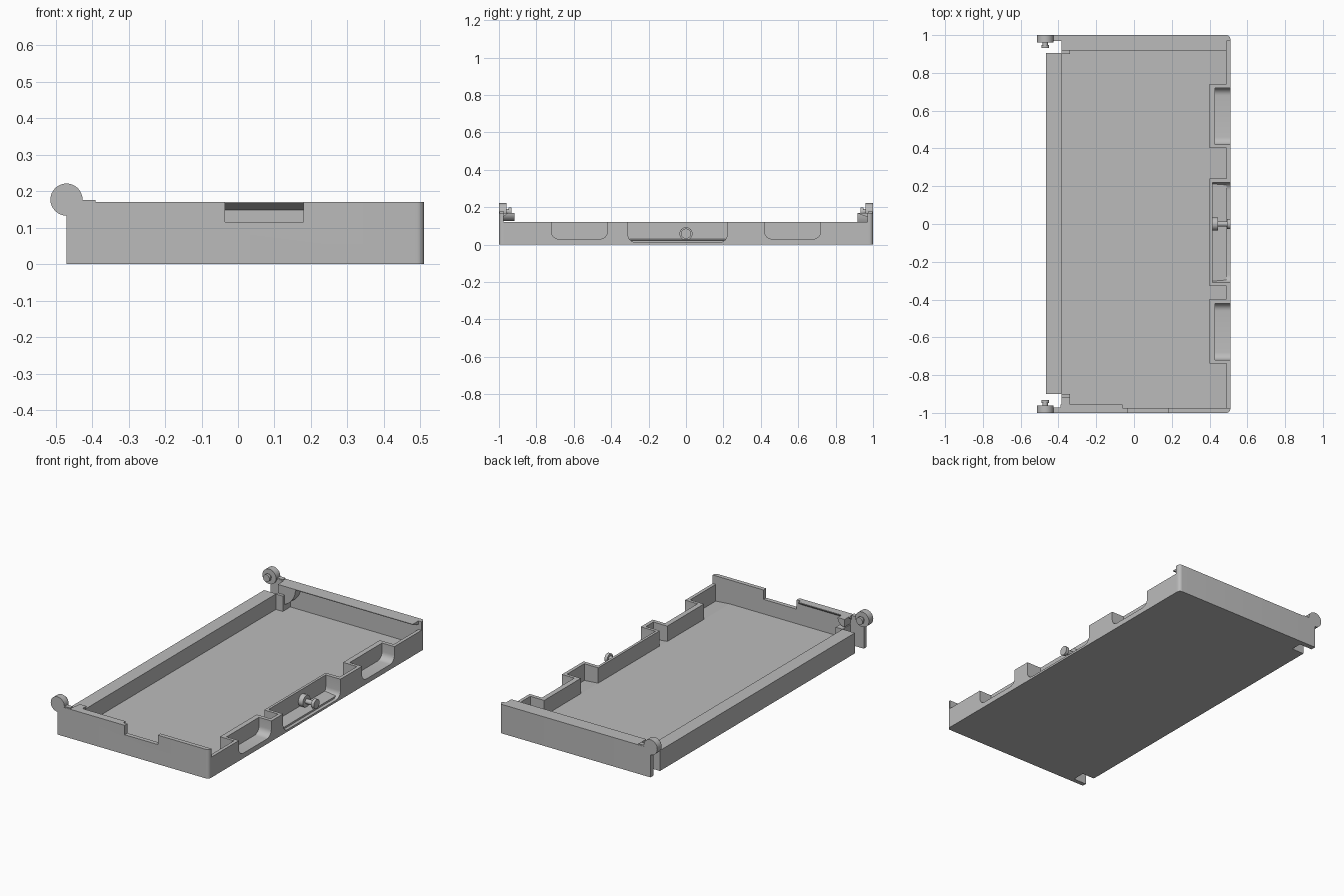
import bpy, bmesh, math
from mathutils import Vector

cube = bpy.data.objects.get("Cube")
if cube:
    bpy.data.objects.remove(cube, do_unlink=True)

grey = bpy.data.materials.new("plain grey")
grey.use_nodes = True
grey.diffuse_color = (0.5, 0.5, 0.5, 1)
grey.node_tree.nodes["Principled BSDF"].inputs["Base Color"].default_value = (0.5, 0.5, 0.5, 1)


def finish(name, bm, smooth=False):
    bmesh.ops.recalc_face_normals(bm, faces=bm.faces[:])
    mesh = bpy.data.meshes.new(name)
    bm.to_mesh(mesh)
    bm.free()
    mesh.materials.append(grey)
    ob = bpy.data.objects.new(name, mesh)
    bpy.context.collection.objects.link(ob)
    if smooth:
        bpy.ops.object.select_all(action="DESELECT")
        ob.select_set(True)
        bpy.context.view_layer.objects.active = ob
        bpy.ops.object.shade_smooth_by_angle(angle=math.radians(35))
    return ob


def prism(name, axis, pts, a, b, round_edge=None, smooth=False):
    """Extrude a 2D profile along an axis from a to b."""
    bm = bmesh.new()

    def place(p, d):
        return {"x": (d, p[0], p[1]), "y": (p[0], d, p[1]), "z": (p[0], p[1], d)}[axis]

    face = bm.faces.new([bm.verts.new(place(p, a)) for p in pts])
    ext = bmesh.ops.extrude_face_region(bm, geom=[face], use_keep_orig=True)
    moved = [v for v in ext["geom"] if isinstance(v, bmesh.types.BMVert)]
    bmesh.ops.translate(bm, verts=moved, vec=Vector(place((0, 0), b - a)))
    bmesh.ops.recalc_face_normals(bm, faces=bm.faces[:])
    if round_edge:
        edges = [e for e in bm.edges if all(round_edge(v.co) for v in e.verts)]
        bmesh.ops.bevel(bm, geom=edges, offset=0.02, segments=5, profile=0.5, affect="EDGES")
    return finish(name, bm, smooth)


def box(name, x0, x1, y0, y1, z0, z1):
    return prism(name, "z", [(x0, y0), (x1, y0), (x1, y1), (x0, y1)], z0, z1)


def arc(cx, cy, r, start, end, n):
    return [(cx + r * math.cos(math.radians(start + (end - start) * i / n)),
             cy + r * math.sin(math.radians(start + (end - start) * i / n)))
            for i in range(n + 1)]


def disc(name, axis, cx, cy, r, a, b):
    return prism(name, axis, arc(cx, cy, r, 0, 348.75, 31), a, b, smooth=True)


RIM, TOP, FLOOR = 0.12, 0.17, 0.03


def scoop(y0, y1, z, r=0.04):
    """Rounded cutout outline, running from y0 to y1 along the rim."""
    return ([(y0, RIM)] + arc(y0 + r, z + r, r, 180, 270, 6)
            + arc(y1 - r, z + r, r, 270, 360, 6) + [(y1, RIM)])


# Floor with a slight fall beside the scooped wall
prism("floor", "y", [(-0.385, 0), (0.49, 0), (0.49, FLOOR - 0.008),
                     (0.40, FLOOR), (-0.385, FLOOR)], -0.975, 0.97)

# Thick hinge-side wall, shorter than the tray to leave corner slots
box("hinge_side_wall", -0.465, -0.385, -0.90, 0.905, 0, RIM)

# Scooped side wall: outer skin plus pocket bodies standing into the tray
pockets = [("front", -0.72, -0.42, 0.03, 0.43), ("middle", -0.31, 0.22, 0.012, 0.415),
           ("back", 0.42, 0.72, 0.03, 0.43)]
outline = [(-0.975, 0), (-0.975, RIM)]
for label, y0, y1, z, x in pockets:
    outline += scoop(y0, y1, z)
outline += [(0.97, RIM), (0.97, 0)]
prism("scooped_wall", "x", outline, 0.49, 0.51, smooth=True)
for label, y0, y1, z, x in pockets:
    w0, w1 = y0 - 0.018, y1 + 0.022
    prism(label + "_pocket", "x", [(w0, 0), (w0, RIM)] + scoop(y0, y1, z)
          + [(w1, RIM), (w1, 0)], x, 0.49, smooth=True)
    box(label + "_pocket_back", 0.40, x, w0, w1, 0, RIM)

# Latch knob in the middle pocket
disc("knob_base", "x", 0, 0.058, 0.035, 0.414, 0.445)
disc("knob_stem", "x", 0, 0.058, 0.014, 0.445, 0.492)
disc("knob_head", "x", 0, 0.058, 0.027, 0.492, 0.51)

# End walls with rounded outer corners; the front one has a finger notch
prism("front_wall", "y", [(-0.47, 0), (0.51, 0), (0.51, TOP), (0.18, TOP), (0.18, 0.115),
                          (-0.035, 0.115), (-0.035, TOP), (-0.47, TOP)], -1, -0.975,
      lambda c: c.x > 0.5 and c.y < -0.99, True)
prism("back_wall", "y", [(-0.47, 0), (0.51, 0), (0.51, TOP), (-0.47, TOP)], 0.97, 1,
      lambda c: c.x > 0.5 and c.y > 0.99, True)

# Overhanging lips with sloped undersides
prism("front_lip", "x", [(-0.975, TOP), (-0.975, 0.15), (-0.955, 0.165), (-0.955, TOP)],
      -0.39, -0.06)
prism("back_lip", "x", [(0.97, TOP), (0.97, 0.148), (0.918, 0.166), (0.918, TOP)],
      -0.27, 0.49)

# Hinge parts at both ends
for label, s, wall in (("front", -1, 0.975), ("back", 1, 0.97)):
    disc(label + "_hinge_disc", "y", -0.47, 0.177, 0.044, s * 0.96, s)
    disc(label + "_hinge_pin", "y", -0.47, 0.177, 0.014, s * 0.945, s * 0.96)
    disc(label + "_hinge_pin_tip", "y", -0.47, 0.177, 0.021, s * 0.933, s * 0.948)
    box(label + "_hinge_tab", -0.44, -0.39, *sorted((s * 0.972, s * 0.998)), TOP, 0.176)
    reach = 0.045 if s < 0 else 0.115
    # Rounded gusset joining the end wall to the hinge side wall
    prism(label + "_gusset", "y", [(-0.385, TOP)] + arc(-0.385, TOP, reach, 0, -90, 10),
          s * 0.918, s * wall, smooth=True)
    prism(label + "_gusset_step", "y", [(-0.385, FLOOR), (-0.34, FLOOR), (-0.34, RIM),
                                        (-0.385, RIM)], s * 0.90, s * wall)
